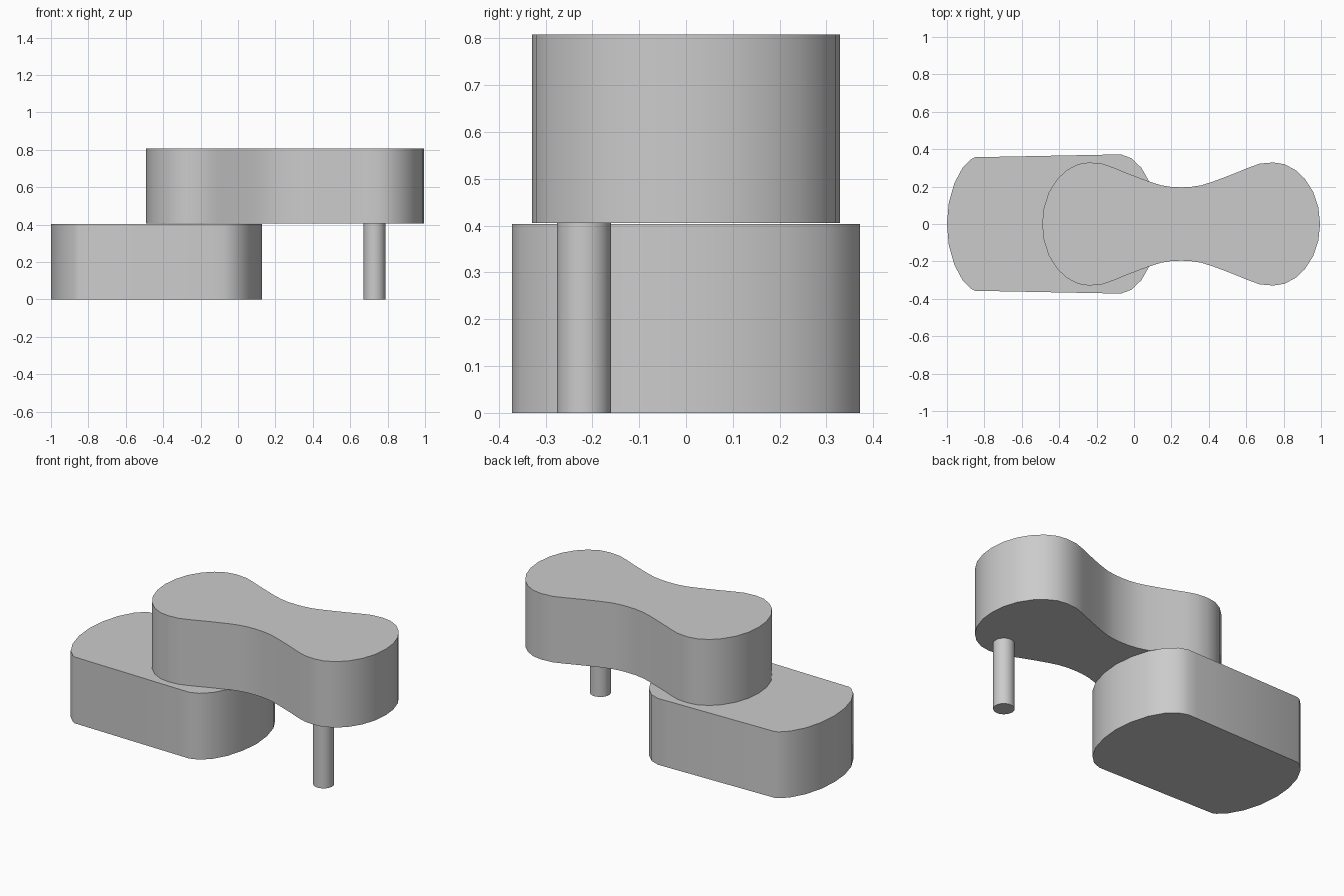
import bpy, bmesh
from math import radians

if "Cube" in bpy.data.objects:
    bpy.data.objects.remove(bpy.data.objects["Cube"])


def smooth(obj):
    bpy.ops.object.select_all(action='DESELECT')
    obj.select_set(True)
    bpy.context.view_layer.objects.active = obj
    bpy.ops.object.shade_smooth_by_angle(angle=radians(30))


def extrude_outline(name, half, z0, z1):
    """Mirror a half outline (y >= 0, left to right) across y = 0 and extrude it."""
    outline = half + [(x, -y) for x, y in reversed(half) if y > 0]
    bm = bmesh.new()
    face = bm.faces.new([bm.verts.new((x, y, z0)) for x, y in outline])
    new = bmesh.ops.extrude_face_region(bm, geom=[face])['geom']
    top = [v for v in new if isinstance(v, bmesh.types.BMVert)]
    bmesh.ops.translate(bm, verts=top, vec=(0, 0, z1 - z0))
    # make sure the underside is capped
    if not any(f.is_valid and all(abs(v.co.z - z0) < 1e-6 for v in f.verts) for f in bm.faces):
        bm.faces.new([v for v in bm.verts if v not in top])
    bmesh.ops.recalc_face_normals(bm, faces=bm.faces)
    mesh = bpy.data.meshes.new(name)
    bm.to_mesh(mesh)
    bm.free()
    obj = bpy.data.objects.new(name, mesh)
    bpy.context.collection.objects.link(obj)
    smooth(obj)
    return obj


# Lower block: straight sides with bowed ends
block = [(-1.0, 0), (-0.99, 0.115), (-0.96, 0.22), (-0.915, 0.303), (-0.87, 0.347),
         (-0.85, 0.357), (-0.13, 0.371), (-0.07, 0.372), (-0.015, 0.352),
         (0.04, 0.30), (0.085, 0.22), (0.115, 0.115), (0.127, 0)]
extrude_outline("lower_block", block, 0, 0.404)

# Upper slab: peanut outline, symmetric about its waist
waist = 0.252
lobe = [(-0.491, 0), (-0.482, 0.087), (-0.455, 0.17), (-0.41, 0.241), (-0.36, 0.288),
        (-0.30, 0.32), (-0.24, 0.329), (-0.17, 0.323), (-0.11, 0.302), (-0.04, 0.273),
        (0.03, 0.246), (0.09, 0.224), (0.145, 0.207), (0.20, 0.198)]
peanut = lobe + [(waist, 0.196)] + [(2 * waist - x, y) for x, y in reversed(lobe)]
extrude_outline("upper_slab", peanut, 0.406, 0.808)

# Support leg under the overhanging end
bpy.ops.mesh.primitive_cylinder_add(vertices=32, radius=0.058, depth=0.406,
                                    location=(0.73, -0.218, 0.203))
leg = bpy.context.object
leg.name = "support_leg"
smooth(leg)
